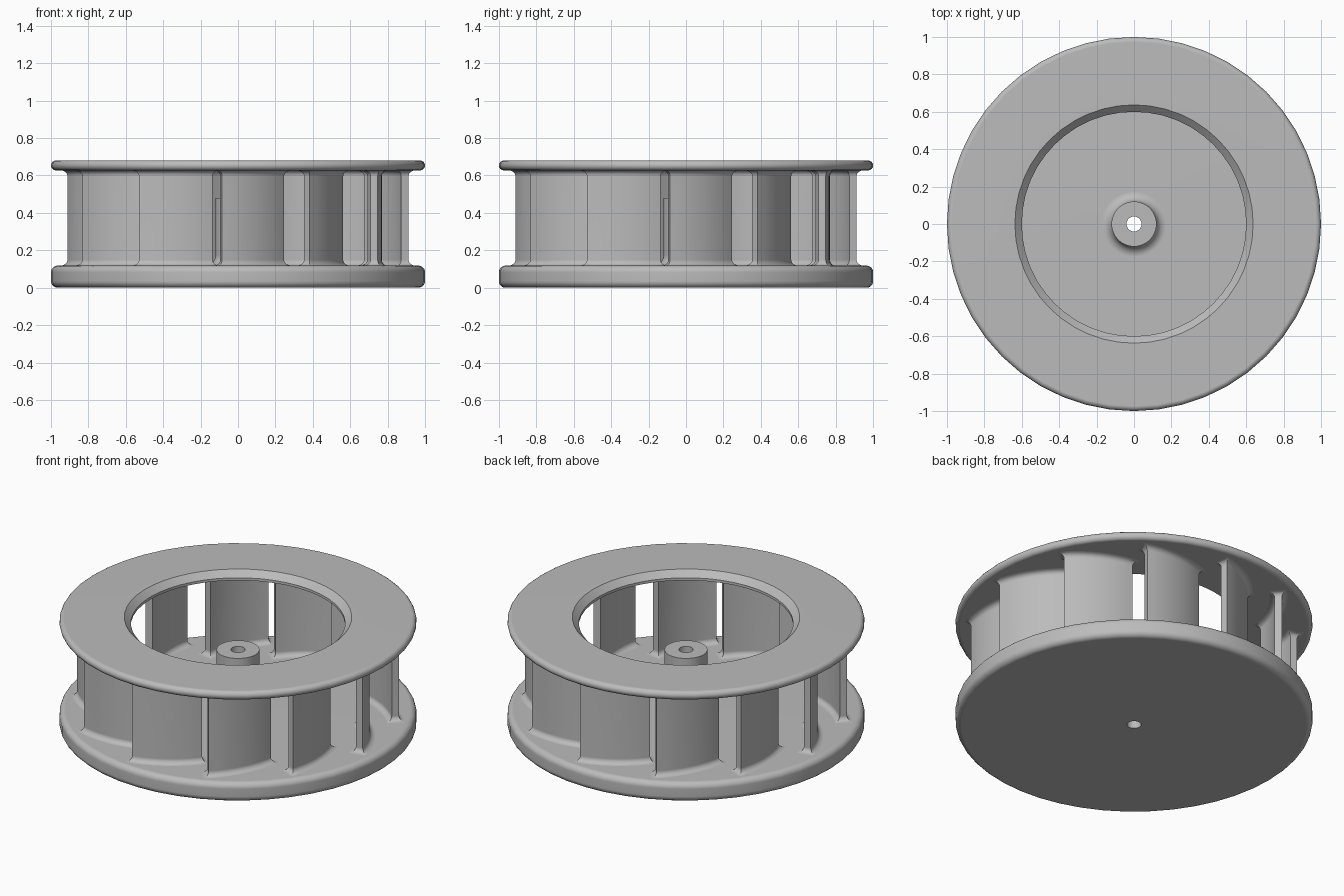
import bpy, bmesh, math
from math import sin, cos, pi
from mathutils import Vector, Matrix

if "Cube" in bpy.data.objects:
    bpy.data.objects.remove(bpy.data.objects["Cube"])

SEGMENTS = 48
BLADES = 12
FLOOR, CEILING, TOP = 0.118, 0.627, 0.68

grey = bpy.data.materials.new("plain grey")
grey.use_nodes = True
colour = (0.5, 0.5, 0.5, 1)
grey.diffuse_color = colour
grey.node_tree.nodes["Principled BSDF"].inputs["Base Color"].default_value = colour


def finish(name, bm):
    """Turn a bmesh into a smooth-shaded object with crisp edges."""
    bmesh.ops.recalc_face_normals(bm, faces=bm.faces)
    mesh = bpy.data.meshes.new(name)
    bm.to_mesh(mesh)
    bm.free()
    mesh.materials.append(grey)
    obj = bpy.data.objects.new(name, mesh)
    bpy.context.collection.objects.link(obj)
    bpy.ops.object.select_all(action='DESELECT')
    obj.select_set(True)
    bpy.context.view_layer.objects.active = obj
    bpy.ops.object.shade_smooth_by_angle(angle=math.radians(35))
    weighted = obj.modifiers.new("flat_shading", 'WEIGHTED_NORMAL')
    weighted.keep_sharp = True
    return obj


def arc(cx, cz, radius, start, end, steps=5):
    """Points on an arc, angles in degrees."""
    angles = [math.radians(start + (end - start) * i / steps) for i in range(steps + 1)]
    return [(cx + radius * cos(a), cz + radius * sin(a)) for a in angles]


def bridge(bm, ring_a, ring_b):
    n = len(ring_a)
    for i in range(n):
        j = (i + 1) % n
        bm.faces.new((ring_a[i], ring_a[j], ring_b[j], ring_b[i]))


def lathe(name, profile):
    """Revolve a closed (radius, height) profile about z."""
    bm = bmesh.new()
    rings = []
    for s in range(SEGMENTS):
        a = 2 * pi * s / SEGMENTS
        rings.append([bm.verts.new((r * cos(a), r * sin(a), z)) for r, z in profile])
    for s in range(SEGMENTS):
        bridge(bm, rings[s], rings[(s + 1) % SEGMENTS])
    return finish(name, bm)


# Base disc with rounded rim, filleted hub and shaft hole
rim, fillet, hub_r, bore_r, hub_top = 0.035, 0.055, 0.12, 0.04, 0.48
lathe("base_disc_and_hub",
      [(bore_r, 0)]
      + arc(1 - rim, rim, rim, -90, 0)
      + arc(1 - rim, FLOOR - rim, rim, 0, 90)
      + arc(hub_r + fillet, FLOOR + fillet, fillet, 270, 180)
      + [(hub_r, hub_top), (bore_r, hub_top)])

# Top ring with rounded rim and chamfered inlet
edge = (TOP - CEILING) / 2
lathe("top_ring",
      [(0.60, CEILING)]
      + arc(1 - edge, CEILING + edge, edge, -90, 90, 8)
      + [(0.637, TOP), (0.60, TOP - 0.037)])

# Blade centreline: a shallow arc bulging outward
tip, root, sagitta = Vector((-0.09, -0.892)), Vector((0.23, -0.687)), 0.03
chord = root - tip
outward = Vector((chord.y, -chord.x)).normalized()
radius = (chord.length ** 2 / 4 + sagitta ** 2) / (2 * sagitta)
centre = (tip + root) / 2 - outward * (radius - sagitta)
half_angle = math.asin(chord.length / 2 / radius)


def blade_outline(grow):
    """Blade cross-section, widened on every side by grow."""
    half = 0.02 + grow
    reach = half_angle + grow / radius
    steps = 10
    directions = [Matrix.Rotation(-reach + 2 * reach * i / steps, 2) @ outward
                  for i in range(steps + 1)]
    outer = [centre + d * (radius + half) for d in directions]
    inner = [centre + d * (radius - half) for d in reversed(directions)]
    return outer + inner


# Flared feet blend each blade into both discs
flare = 0.03
curve = [(flare * (1 - sin(a)), flare * (1 - cos(a)))
         for a in [pi / 2 * (1 - i / 4) for i in range(5)]]
layers = [(FLOOR - 0.006, flare)]
layers += [(FLOOR + h, g) for h, g in curve]
layers += [(CEILING - h, g) for h, g in reversed(curve)]
layers += [(CEILING + 0.006, flare)]

for k in range(BLADES):
    bm = bmesh.new()
    rings = [[bm.verts.new((p.x, p.y, z)) for p in blade_outline(grow)]
             for z, grow in layers]
    for lower, upper in zip(rings, rings[1:]):
        bridge(bm, lower, upper)
    bm.faces.new(rings[0])
    bm.faces.new(rings[-1])
    bmesh.ops.rotate(bm, verts=bm.verts, cent=(0, 0, 0),
                     matrix=Matrix.Rotation(2 * pi * k / BLADES, 3, 'Z'))
    finish(f"blade_{k + 1}", bm)
